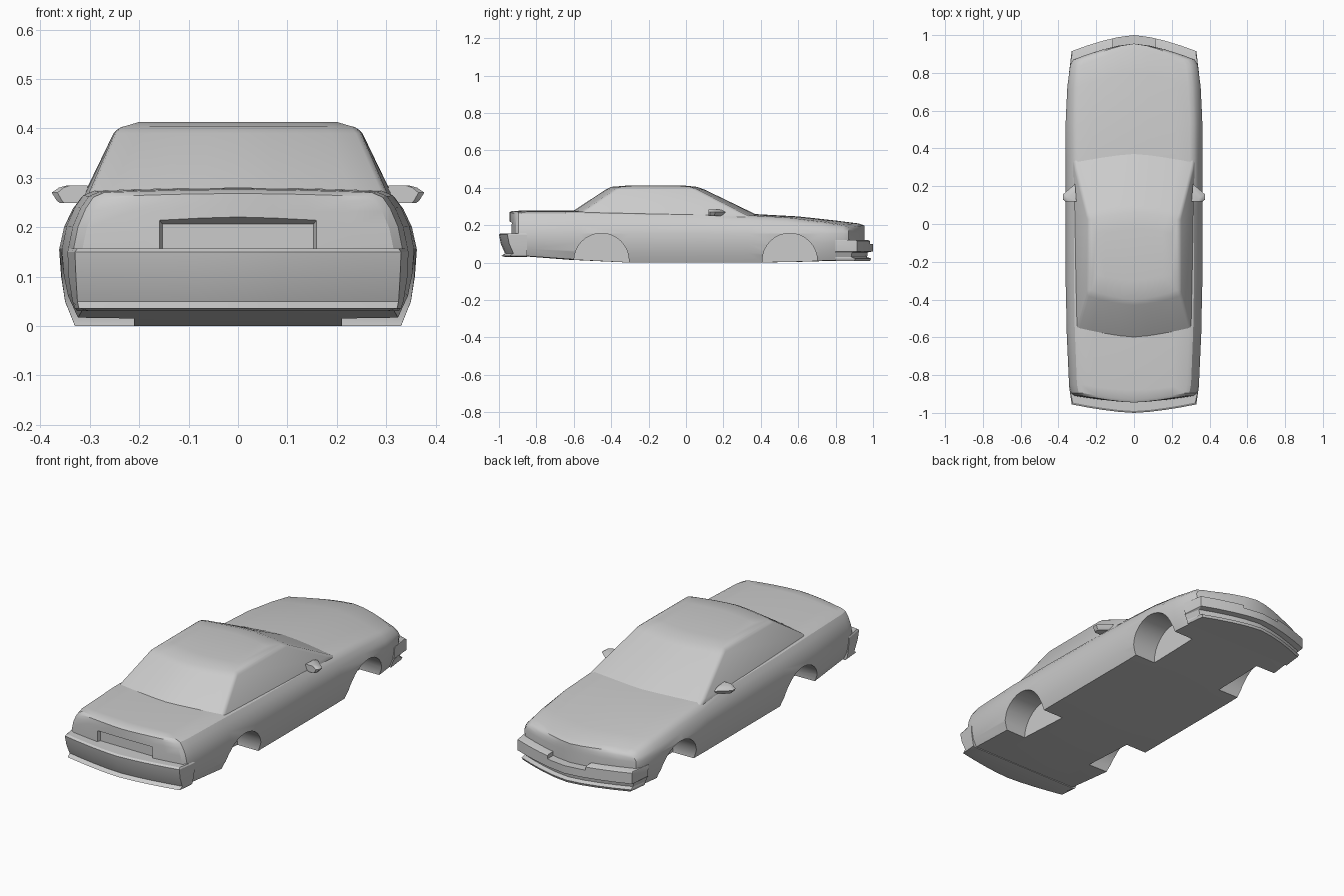
import bpy, bmesh, math
from mathutils import Vector

if "Cube" in bpy.data.objects:
    bpy.data.objects.remove(bpy.data.objects["Cube"])

paint = bpy.data.materials.new("light_grey")
paint.use_nodes = True
GREY = (0.6, 0.6, 0.6, 1)
paint.diffuse_color = GREY
paint.node_tree.nodes["Principled BSDF"].inputs["Base Color"].default_value = GREY

COLS = [i / 4 for i in range(-4, 5)]


def make(name, bm):
    bmesh.ops.remove_doubles(bm, verts=bm.verts, dist=1e-5)
    bmesh.ops.recalc_face_normals(bm, faces=bm.faces)
    mesh = bpy.data.meshes.new(name)
    bm.to_mesh(mesh)
    bm.free()
    mesh.materials.append(paint)
    obj = bpy.data.objects.new(name, mesh)
    bpy.context.collection.objects.link(obj)
    return obj


def apply(obj, mod):
    bpy.context.view_layer.objects.active = obj
    bpy.ops.object.modifier_apply(modifier=mod.name)


def cut(obj, cutter):
    mod = obj.modifiers.new("cut", "BOOLEAN")
    mod.operation, mod.solver, mod.object = "DIFFERENCE", "EXACT", cutter
    apply(obj, mod)
    bpy.data.objects.remove(cutter)


def bevel(obj, width, angle=35):
    mod = obj.modifiers.new("bevel", "BEVEL")
    mod.width, mod.segments = width, 2
    mod.limit_method, mod.angle_limit = "ANGLE", math.radians(angle)
    apply(obj, mod)


def smooth(obj, angle=30):
    obj.data.shade_smooth()
    obj.data.set_sharp_from_angle(angle=math.radians(angle))


def bridge(bm, rings):
    for a, b in zip(rings, rings[1:]):
        for i in range(len(a)):
            j = (i + 1) % len(a)
            bm.faces.new((a[i], a[j], b[j], b[i]))


def cap(bm, rows):
    grid = [[bm.verts.new(p) for p in row] for row in rows]
    for a, b in zip(grid, grid[1:]):
        for i in range(len(a) - 1):
            bm.faces.new((a[i], a[i + 1], b[i + 1], b[i]))


def edge(hw, y, sweep, z):
    # swept-back edge running across the car
    return [Vector((f * hw, y - sweep * abs(f) ** 1.5, z)) for f in COLS]


def stack(name, levels):
    # solid made of plan outlines stacked upwards
    bm = bmesh.new()
    rings, ends = [], []
    for z, hwf, yf, sf, hwr, yr, sr in levels:
        front, rear = edge(hwf, yf, sf, z), edge(hwr, yr, -sr, z)
        rings.append([bm.verts.new(p) for p in front + rear[::-1]])
        ends.append((front, rear))
    bridge(bm, rings)
    cap(bm, ends[0])
    cap(bm, ends[-1])
    return make(name, bm)


def box(name, lo, hi):
    bm = bmesh.new()
    bmesh.ops.create_cube(bm, size=1)
    lo, hi = Vector(lo), Vector(hi)
    for v in bm.verts:
        v.co = Vector(hi[k] if v.co[k] > 0 else lo[k] for k in range(3))
    return make(name, bm)


# Lower body: side section, then stations (y, sweep, width, top, bottom)
WAIST = 0.155
LOW = [(0.33, 0), (0.35, 0.32), (0.358, 0.65), (0.362, 1)]
HIGH = [(0.352, 0.4), (0.335, 0.72), (0.318, 0.92), (0.295, 1)]
STATIONS = [
    (-0.945, -0.035, 0.87, 0.262, 0.04), (-0.93, -0.035, 0.92, 0.270, 0.04),
    (-0.88, -0.03, 0.95, 0.272, 0.035), (-0.62, -0.05, 0.985, 0.274, 0.015),
    (-0.3, 0, 1, 0.268, 0), (0.1, 0, 1, 0.262, 0),
    (0.38, 0.05, 1, 0.253, 0), (0.6, 0.06, 1, 0.241, 0.004),
    (0.8, 0.075, 0.975, 0.219, 0.01), (0.925, 0.085, 0.935, 0.203, 0.012),
    (0.955, 0.085, 0.89, 0.192, 0.015)]


def section_rows(y, sweep, width, top, bottom):
    rows = [edge(w * width, y, sweep, bottom + t * (WAIST - bottom)) for w, t in LOW]
    rows += [edge(w * width, y, sweep, WAIST + t * (top - WAIST)) for w, t in HIGH]
    for p, f in zip(rows[-1], COLS):
        p.z += 0.006 * (1 - f * f)
    return rows


bm = bmesh.new()
all_rows = [section_rows(*s) for s in STATIONS]
rings = []
for rows in all_rows:
    loop = rows[0] + [r[-1] for r in rows[1:-1]] + rows[-1][::-1]
    loop += [r[0] for r in rows[-2:0:-1]]
    rings.append([bm.verts.new(p) for p in loop])
bridge(bm, rings)
cap(bm, all_rows[0])
cap(bm, all_rows[-1])
body = make("body", bm)

# Wheel wells
for y in (-0.452, 0.555):
    for side in (-1, 1):
        bm = bmesh.new()
        bmesh.ops.create_cone(bm, cap_ends=True, segments=32, radius1=0.147,
                              radius2=0.147, depth=0.24)
        for v in bm.verts:
            v.co = Vector((side * 0.33 + v.co.z, y + v.co.x, 0.01 + v.co.y))
        cut(body, make("well_cutter", bm))

# Number plate recess with sloping surround
recess = box("recess_cutter", (-0.168, -0.96, 0.157), (0.168, -0.915, 0.228))
for v in recess.data.vertices:
    if v.co.y > -0.93:
        v.co.x *= 0.91
        v.co.z = min(v.co.z, 0.206)
cut(body, recess)
smooth(body)

# Cabin with sloping screens
cabin = stack("cabin", [
    (0.235, 0.325, 0.42, 0.06, 0.312, -0.66, 0.06),
    (0.262, 0.314, 0.365, 0.06, 0.305, -0.625, 0.06),
    (0.39, 0.252, 0.10, 0.04, 0.25, -0.43, 0.05),
    (0.405, 0.238, 0.06, 0.035, 0.238, -0.40, 0.05),
    (0.413, 0.20, -0.02, 0.03, 0.20, -0.30, 0.03)])
bevel(cabin, 0.012)
smooth(cabin)

# Front bumper with lower lip and stepped centre
front_bumper = stack("front_bumper", [
    (z, hw, y, 0.085, hwr, 0.8, 0) for z, hw, y, hwr in [
        (0.01, 0.31, 0.985, 0.322), (0.022, 0.315, 0.99, 0.325),
        (0.03, 0.312, 0.968, 0.328), (0.055, 0.322, 0.972, 0.338),
        (0.06, 0.33, 1.0, 0.34), (0.116, 0.33, 1.0, 0.344),
        (0.121, 0.327, 0.99, 0.344)]])
cut(front_bumper, box("step_cutter", (-0.11, 0.9, 0.1), (0.11, 1.1, 0.2)))
smooth(front_bumper)

# Rear bumper with lower lip
rear_bumper = stack("rear_bumper", [
    (z, hwf, -0.85, 0, hw, y, 0.045) for z, hwf, hw, y in [
        (0.03, 0.325, 0.30, -0.965), (0.036, 0.33, 0.322, -0.987),
        (0.05, 0.335, 0.325, -0.968), (0.1, 0.343, 0.328, -0.99),
        (0.15, 0.345, 0.33, -1.0), (0.157, 0.343, 0.325, -0.99)]])
smooth(rear_bumper)

# Door mirrors
PLAN = [(0.305, 0.12), (0.365, 0.12), (0.377, 0.13), (0.376, 0.157), (0.312, 0.212)]
for side, label in ((1, "left"), (-1, "right")):
    bm = bmesh.new()
    for z, k in ((0.249, 0.78), (0.256, 0.88), (0.27, 1), (0.28, 0.8), (0.284, 0.6)):
        for x, y in PLAN:
            bm.verts.new((side * (0.305 + (x - 0.305) * k), 0.12 + (y - 0.12) * k, z))
    hull = bmesh.ops.convex_hull(bm, input=bm.verts)
    bmesh.ops.delete(bm, geom=list({v for v in hull["geom_interior"]
                                    if isinstance(v, bmesh.types.BMVert)}), context="VERTS")
    smooth(make(label + "_mirror", bm))
